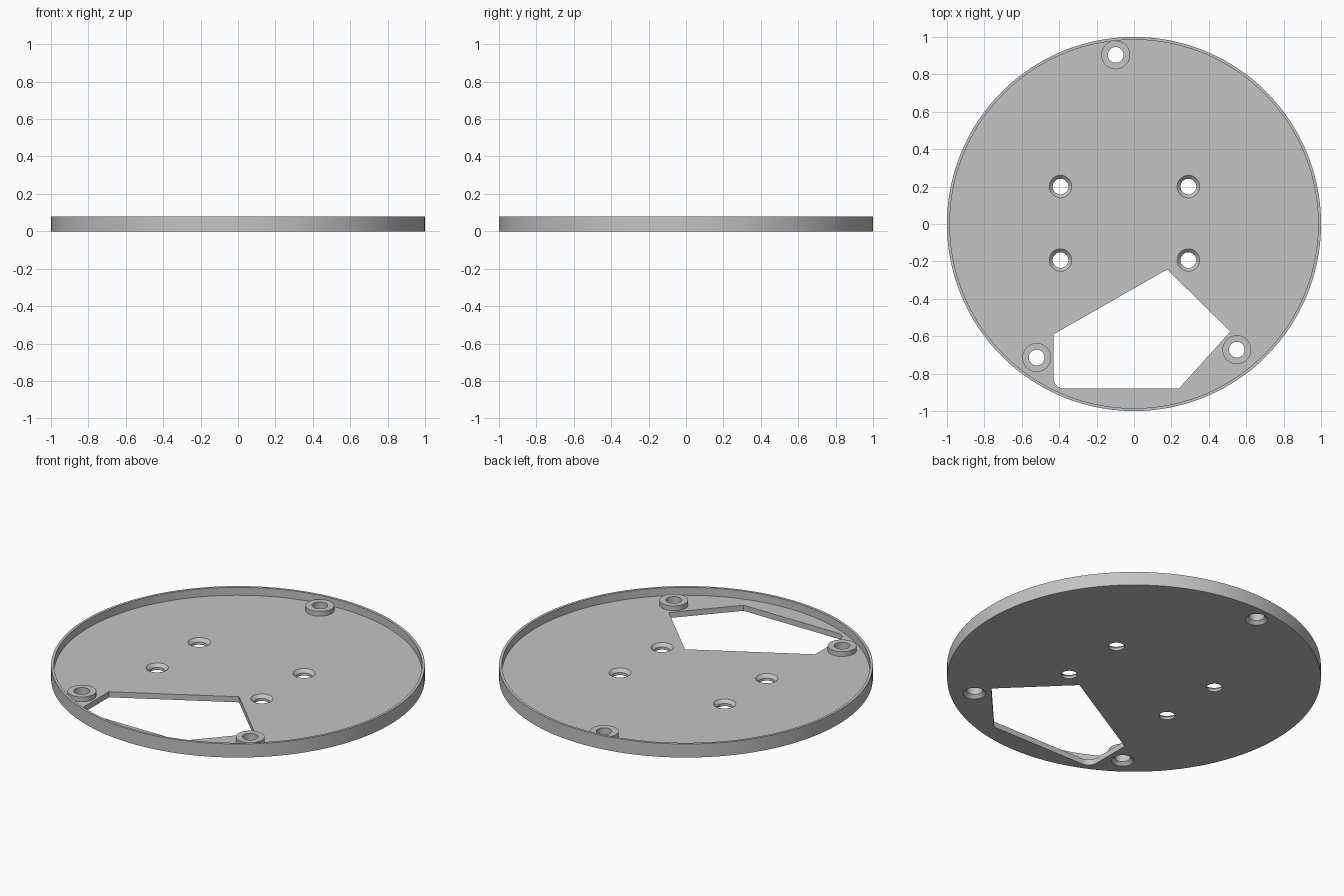
import bpy, bmesh, math

FLOOR, RIM, BOSS = 0.033, 0.08, 0.061   # heights of floor, rim and bosses
BORE, SINK, SINK_DEPTH = 0.042, 0.06, 0.018

cube = bpy.data.objects.get("Cube")
if cube:
    bpy.data.objects.remove(cube)

grey = bpy.data.materials.new("light grey plastic")
grey.use_nodes = True
colour = (0.55, 0.55, 0.55, 1)
grey.diffuse_color = colour
grey.node_tree.nodes["Principled BSDF"].inputs["Base Color"].default_value = colour


def add_object(name, bm):
    bmesh.ops.recalc_face_normals(bm, faces=bm.faces)
    mesh = bpy.data.meshes.new(name)
    bm.to_mesh(mesh)
    bm.free()
    mesh.materials.append(grey)
    obj = bpy.data.objects.new(name, mesh)
    bpy.context.collection.objects.link(obj)
    return obj


def lathe(name, profile, centre=(0, 0), steps=48, closed=False):
    """Turn (radius, z) points about z; open profiles get flat end caps."""
    bm = bmesh.new()
    rings = []
    for r, z in profile:
        rings.append([bm.verts.new((centre[0] + r * math.cos(a), centre[1] + r * math.sin(a), z))
                      for a in (math.tau * i / steps for i in range(steps))])
    pairs = list(zip(rings, rings[1:]))
    if closed:
        pairs.append((rings[-1], rings[0]))
    else:
        bm.faces.new(rings[0])
        bm.faces.new(rings[-1])
    for low, high in pairs:
        for i in range(steps):
            j = (i + 1) % steps
            bm.faces.new((low[i], low[j], high[j], high[i]))
    return add_object(name, bm)


def prism(name, outline, z0, z1):
    bm = bmesh.new()
    face = bm.faces.new([bm.verts.new((x, y, z0)) for x, y in outline])
    side = bmesh.ops.extrude_face_region(bm, geom=[face])["geom"]
    bmesh.ops.translate(bm, vec=(0, 0, z1 - z0),
                        verts=[v for v in side if isinstance(v, bmesh.types.BMVert)])
    return add_object(name, bm)


def activate(obj):
    bpy.ops.object.select_all(action="DESELECT")
    obj.select_set(True)
    bpy.context.view_layer.objects.active = obj


def cut(target, cutter):
    cutter.hide_render = True
    mod = target.modifiers.new("cut", "BOOLEAN")
    mod.operation, mod.solver, mod.object = "DIFFERENCE", "EXACT", cutter
    activate(target)
    bpy.ops.object.modifier_apply(modifier=mod.name)
    bpy.data.objects.remove(cutter)


# Round tray with a thin raised rim
tray = lathe("tray", [(1, 0), (1, RIM), (0.985, RIM), (0.985, FLOOR)], steps=160)

# Large opening with one rounded corner
corner = [(-0.375 + 0.055 * math.cos(a), -0.825 + 0.055 * math.sin(a))
          for a in (math.pi + math.pi / 2 * i / 8 for i in range(9))]
opening = [(-0.43, -0.59)] + corner + [(0.24, -0.88), (0.515, -0.575), (0.177, -0.243)]
cut(tray, prism("opening_cutter", opening, -0.1, 0.1))

# Four screw holes, countersunk from above
for x in (-0.393, 0.291):
    for y in (-0.193, 0.2):
        cut(tray, lathe("screw_cutter", [(BORE, -0.1), (BORE, FLOOR - SINK_DEPTH),
                                         (SINK, FLOOR), (SINK, 0.1)], (x, y)))

# Three mounting bosses, countersunk from below
bosses = []
for name, centre in (("back_boss", (-0.098, 0.904)),
                     ("front_right_boss", (-0.52, -0.714)),
                     ("front_left_boss", (0.55, -0.672))):
    cut(tray, lathe("mount_cutter", [(SINK, -0.1), (SINK, 0), (BORE, SINK_DEPTH),
                                     (BORE, 0.1)], centre))
    bosses.append(lathe(name, [(BORE, FLOOR), (0.077, FLOOR), (0.077, BOSS), (BORE, BOSS)],
                        centre, closed=True))

for obj in [tray] + bosses:
    activate(obj)
    bpy.ops.object.shade_smooth_by_angle(angle=math.radians(30))
